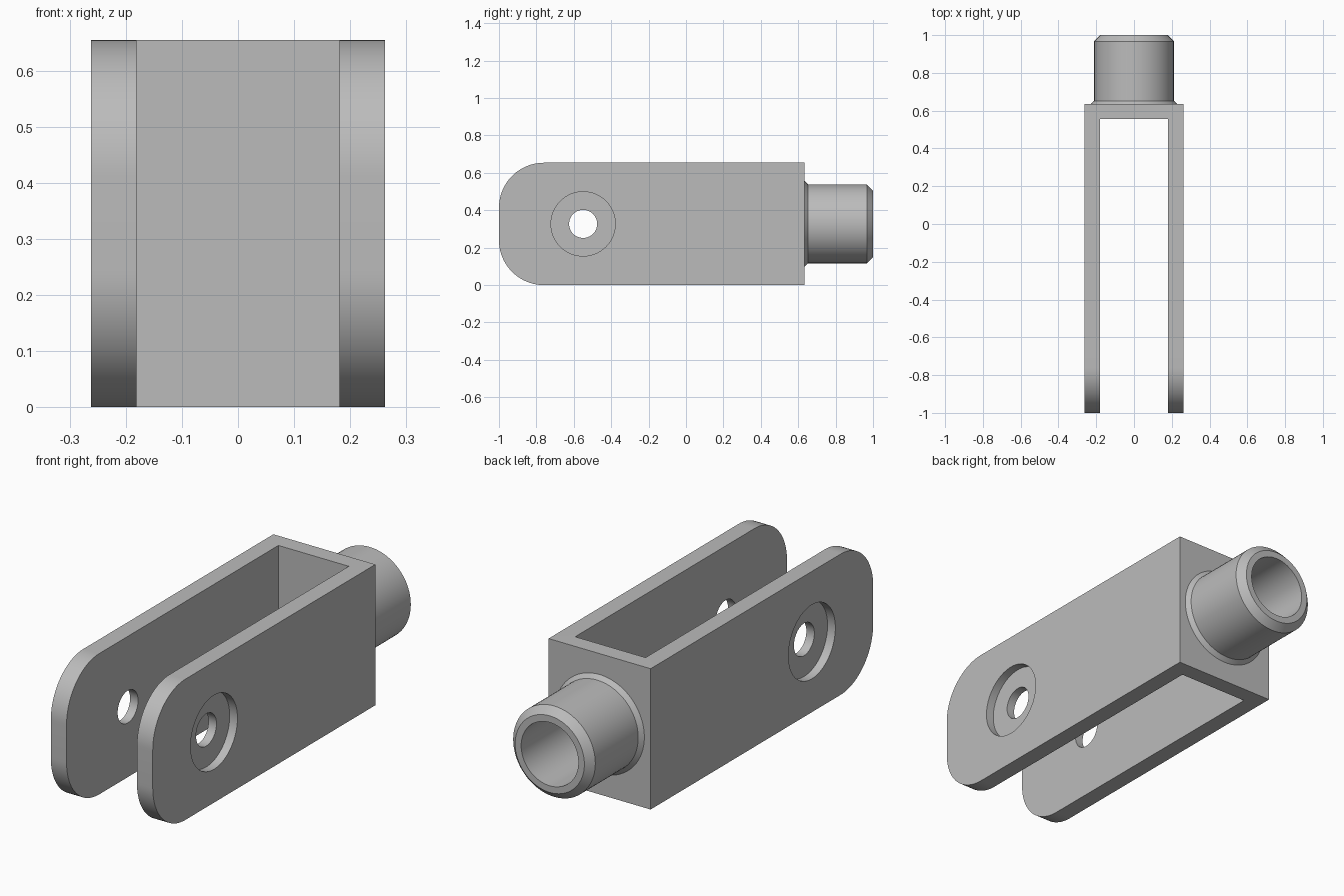
import bpy, bmesh, math
from mathutils import Matrix, Vector

cube = bpy.data.objects.get("Cube")
if cube:
    bpy.data.objects.remove(cube, do_unlink=True)

HALF_W, HEIGHT = 0.262, 0.654
MID_Z = HEIGHT / 2
INNER = 0.181            # half width of the slot
BACK, SLOT_END = 0.634, 0.555
ROUND = 0.24             # corner radius of the arm tips
HOLE_Y = -0.55

steel = bpy.data.materials.new("grey steel")
steel.use_nodes = True
GREY = (0.5, 0.5, 0.5, 1)
steel.diffuse_color = GREY
steel.node_tree.nodes["Principled BSDF"].inputs["Base Color"].default_value = GREY


def add_object(name, bm):
    bmesh.ops.recalc_face_normals(bm, faces=bm.faces)
    mesh = bpy.data.meshes.new(name)
    bm.to_mesh(mesh)
    bm.free()
    mesh.materials.append(steel)
    obj = bpy.data.objects.new(name, mesh)
    bpy.context.collection.objects.link(obj)
    return obj


def activate(obj):
    bpy.ops.object.select_all(action='DESELECT')
    obj.select_set(True)
    bpy.context.view_layer.objects.active = obj


def cut(target, cutter):
    cutter.hide_render = True
    activate(target)
    mod = target.modifiers.new("cut", 'BOOLEAN')
    mod.operation, mod.solver, mod.object = 'DIFFERENCE', 'EXACT', cutter
    bpy.ops.object.modifier_apply(modifier=mod.name)
    bpy.data.objects.remove(cutter, do_unlink=True)


def box(name, lo, hi):
    lo, hi = Vector(lo), Vector(hi)
    bm = bmesh.new()
    bmesh.ops.create_cube(bm, size=1, matrix=Matrix.Translation((lo + hi) / 2)
                          @ Matrix.Diagonal((hi - lo).to_4d()))
    return add_object(name, bm)


def cross_pin(name, radius, x0, x1):
    """Cylinder along x through the pin hole axis."""
    bm = bmesh.new()
    place = Matrix.Translation(((x0 + x1) / 2, HOLE_Y, MID_Z))
    bmesh.ops.create_cone(bm, cap_ends=True, segments=64, radius1=radius, radius2=radius,
                          depth=abs(x1 - x0),
                          matrix=place @ Matrix.Rotation(math.pi / 2, 4, 'Y'))
    return add_object(name, bm)


# Fork body: side profile with two rounded front corners, extruded across x
profile = [(BACK, 0), (BACK, HEIGHT)]
for centre_z, start in ((HEIGHT - ROUND, 90), (ROUND, 180)):
    for i in range(25):
        a = math.radians(start + 90 * i / 24)
        profile.append((-1 + ROUND + ROUND * math.cos(a), centre_z + ROUND * math.sin(a)))
bm = bmesh.new()
side = bm.faces.new([bm.verts.new((-HALF_W, y, z)) for y, z in profile])
ext = bmesh.ops.extrude_face_region(bm, geom=[side])
bmesh.ops.translate(bm, vec=(2 * HALF_W, 0, 0),
                    verts=[v for v in ext["geom"] if isinstance(v, bmesh.types.BMVert)])
fork = add_object("fork_body", bm)

# Slot between the arms, pin hole and a counterbore on each outer face
cut(fork, box("slot_cutter", (-INNER, -1.2, -0.2), (INNER, SLOT_END, HEIGHT + 0.2)))
cut(fork, cross_pin("pin_hole_cutter", 0.075, -0.5, 0.5))
for sign in (-1, 1):
    cut(fork, cross_pin("counterbore_cutter", 0.172, sign * (HALF_W - 0.04), sign * 0.4))

# Hollow round stub with base flare and chamfered rim, spun about the y axis
outline = [(0.23, BACK), (0.211, BACK + 0.018), (0.211, 0.967), (0.178, 1),
           (0.147, 1), (0.147, BACK + 0.004), (0, BACK + 0.004)]
bm = bmesh.new()
verts = [bm.verts.new((r, y, MID_Z)) for r, y in outline]
edges = [bm.edges.new(pair) for pair in zip(verts, verts[1:])]
bmesh.ops.spin(bm, geom=verts + edges, cent=(0, 0, MID_Z), axis=(0, 1, 0),
               angle=2 * math.pi, steps=72, use_merge=True)
bmesh.ops.remove_doubles(bm, verts=bm.verts, dist=0.0001)
stub = add_object("hollow_stub", bm)

for obj in (fork, stub):
    activate(obj)
    bpy.ops.object.shade_smooth_by_angle(angle=math.radians(30))

# Stub is an open shell at its base: make sure its outer wall faces outwards
bm = bmesh.new()
bm.from_mesh(stub.data)
wall = max(bm.faces, key=lambda f: f.calc_center_median().z)
if wall.normal.z < 0:
    bmesh.ops.reverse_faces(bm, faces=bm.faces)
    bm.to_mesh(stub.data)
bm.free()
